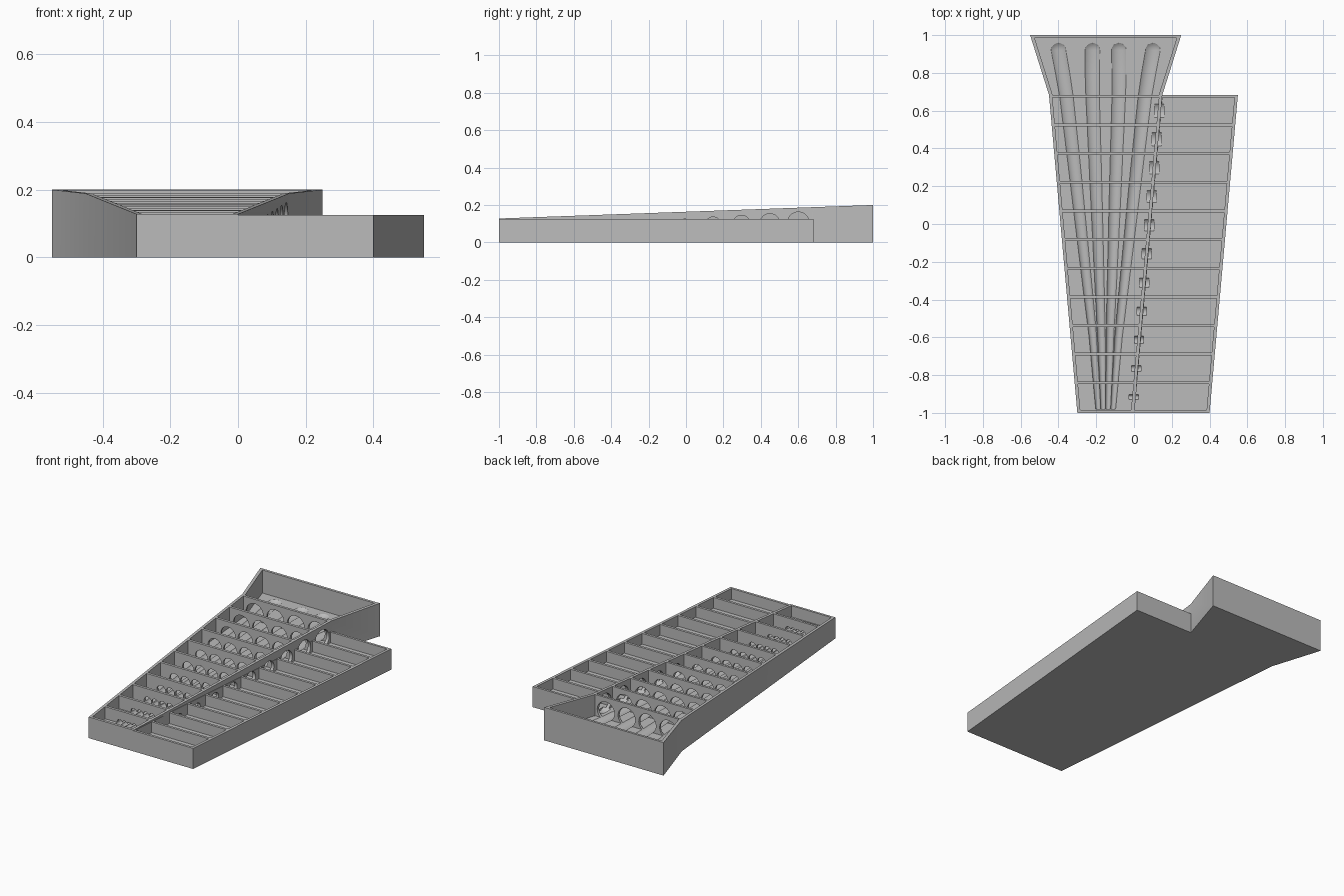
import bpy, bmesh, math
from mathutils import Vector

if "Cube" in bpy.data.objects:
    bpy.data.objects.remove(bpy.data.objects["Cube"], do_unlink=True)

FLOOR, WALL, LOW = 0.06, 0.015, 0.125
NECK, PITCH, CELLS = 0.683, 0.1517, 11

grey = bpy.data.materials.new("plain grey")
grey.use_nodes = True
grey.diffuse_color = (0.5, 0.5, 0.5, 1)
grey.node_tree.nodes["Principled BSDF"].inputs["Base Color"].default_value = (0.5, 0.5, 0.5, 1)


def make(name, bm, cutter=False):
    bmesh.ops.recalc_face_normals(bm, faces=bm.faces)
    mesh = bpy.data.meshes.new(name)
    bm.to_mesh(mesh)
    bm.free()
    mesh.materials.append(grey)
    obj = bpy.data.objects.new(name, mesh)
    obj.hide_render = cutter
    bpy.context.collection.objects.link(obj)
    return obj


def prism(bm, outline, bottom, top):
    """Upright prism; top is a function of y."""
    low = [bm.verts.new((x, y, bottom)) for x, y in outline]
    high = [bm.verts.new((x, y, top(y))) for x, y in outline]
    bm.faces.new(low)
    bm.faces.new(high)
    n = len(outline)
    for i in range(n):
        j = (i + 1) % n
        bm.faces.new((low[i], low[j], high[j], high[i]))


def loft(bm, rings):
    """Closed tube through circles given as (x, y, z, radius)."""
    n = 32
    loops = []
    for x, y, z, r in rings:
        loops.append([bm.verts.new((x + r * math.cos(2 * math.pi * i / n), y,
                                    z + r * math.sin(2 * math.pi * i / n))) for i in range(n)])
    for a, b in zip(loops, loops[1:]):
        for i in range(n):
            j = (i + 1) % n
            bm.faces.new((a[i], a[j], b[j], b[i]))
    bm.faces.new(loops[0])
    bm.faces.new(loops[-1])


def edge(y):
    """Outward drift of the slanted sides."""
    if y <= NECK:
        return 0.15 * (y + 1) / (NECK + 1)
    return 0.15 + 0.1 * (y - NECK) / (1 - NECK)


def slope(y):
    return 0.2 - 0.036 * (1 - y)


def strip(left, right, y0, y1):
    """Four-sided outline between two side functions."""
    return [(left(y0), y0), (right(y0), y0), (right(y1), y1), (left(y1), y1)]


# Sloped main tray with flared end
bm = bmesh.new()
prism(bm, [(-0.3, -1), (0, -1), (0.15, NECK), (0.25, 1), (-0.55, 1), (-0.45, NECK)], 0, slope)
tray = make("compartment_tray", bm)

# Low side tray
bm = bmesh.new()
prism(bm, strip(lambda y: edge(y) - 0.008, lambda y: edge(y) + 0.4, -1, NECK), 0, lambda y: LOW)
side = make("side_tray", bm, True)

# Pockets of both trays and of the flared end
bm = bmesh.new()
for k in range(CELLS):
    y0 = -1 + WALL + k * PITCH
    y1 = y0 + PITCH - WALL
    prism(bm, strip(lambda y: -0.283 - edge(y), lambda y: edge(y) - 0.017, y0, y1), FLOOR, lambda y: 0.4)
    prism(bm, strip(lambda y: edge(y) + 0.002, lambda y: edge(y) + 0.383, y0, y1), FLOOR, lambda y: 0.4)
prism(bm, strip(lambda y: -0.281 - edge(y), lambda y: edge(y) - 0.019, NECK, 1 - WALL), FLOOR, lambda y: 0.4)
pockets = make("pocket_cutter", bm, True)

# Fan of four tapered channels: y, inner offset, outer offset, radius
stations = [(-0.98, 0.013, 0.039, 0.014), (-0.6, 0.0225, 0.0675, 0.0225),
            (0.3, 0.055, 0.165, 0.047), (0.67, 0.069, 0.207, 0.057),
            (0.8, 0.071, 0.228, 0.063), (0.92, 0.07, 0.25, 0.066)]
BASE = 0.047
channels = []
for row, sign in ((1, -1), (1, 1), (2, -1), (2, 1)):
    rings = [(-0.15 + sign * s[row], s[0], BASE + s[3], s[3]) for s in stations]
    x, y, z, r = rings[-1]
    for i in range(1, 8):
        a = math.radians(12 * i)
        rings.append((x, y + r * math.sin(a) * 0.98, z, r * math.cos(a)))
    bm = bmesh.new()
    loft(bm, rings)
    channels.append(make("channel_cutter", bm, True))

# Round holes through the middle wall, one for each compartment
bm = bmesh.new()
for k in range(CELLS):
    y = -1 + WALL + k * PITCH + (PITCH - WALL) / 2
    r = 0.0225 + 0.0295 * (y + 0.6)
    start = len(bm.verts)
    loft(bm, [(0, -0.025, 0, r), (0, 0.025, 0, r)])
    bm.verts.ensure_lookup_table()
    for v in bm.verts[start:]:
        v.co = Vector((edge(y) - 0.008 + v.co.y, y + v.co.x, BASE + r + v.co.z))
wall_holes = make("wall_hole_cutter", bm, True)

# Join, cut and tidy
bpy.context.view_layer.objects.active = tray
steps = [(side, "UNION"), (pockets, "DIFFERENCE"), (wall_holes, "DIFFERENCE")]
steps += [(c, "DIFFERENCE") for c in channels]
for obj, operation in steps:
    mod = tray.modifiers.new(obj.name, "BOOLEAN")
    mod.object, mod.operation, mod.solver = obj, operation, "EXACT"
    bpy.ops.object.modifier_apply(modifier=mod.name)
    bpy.data.objects.remove(obj, do_unlink=True)

bpy.ops.object.select_all(action="DESELECT")
tray.select_set(True)
bpy.ops.object.shade_smooth_by_angle(angle=math.radians(25))
